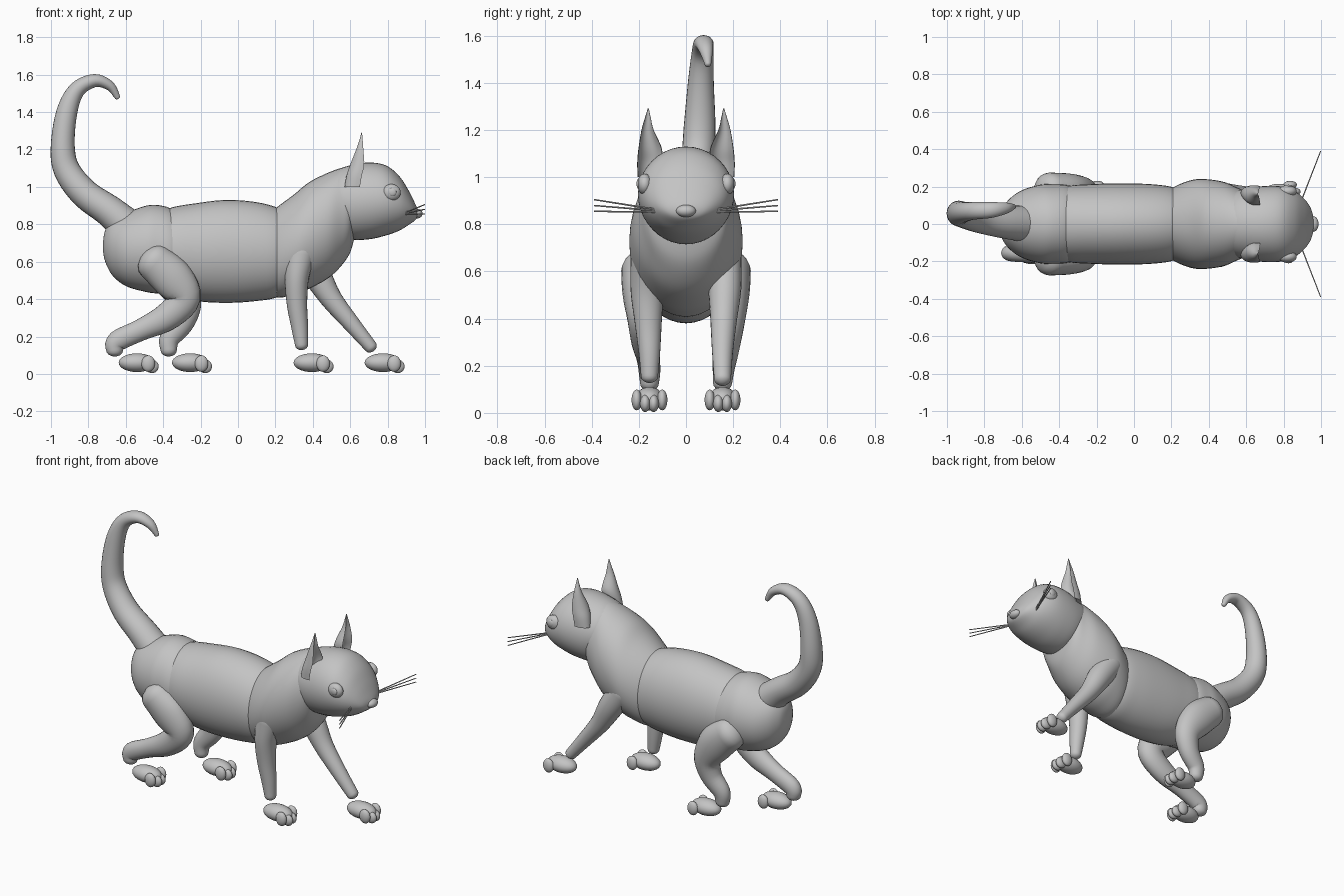
import bpy, bmesh, math
from mathutils import Vector

cube = bpy.data.objects.get("Cube")
if cube:
    bpy.data.objects.remove(cube)

grey = bpy.data.materials.new("soft_grey")
grey.use_nodes = True
grey.diffuse_color = (0.55, 0.55, 0.55, 1)
grey.node_tree.nodes["Principled BSDF"].inputs["Base Color"].default_value = (0.55, 0.55, 0.55, 1)


def finish(name, bm):
    bmesh.ops.recalc_face_normals(bm, faces=bm.faces)
    mesh = bpy.data.meshes.new(name)
    bm.to_mesh(mesh)
    bm.free()
    mesh.materials.append(grey)
    ob = bpy.data.objects.new(name, mesh)
    bpy.context.scene.collection.objects.link(ob)
    bpy.ops.object.select_all(action='DESELECT')
    ob.select_set(True)
    bpy.context.view_layer.objects.active = ob
    bpy.ops.object.shade_smooth_by_angle(angle=math.radians(50))
    return ob


def skin(name, rings):
    """Bridge a list of equal rings and close both ends."""
    bm = bmesh.new()
    loops = [[bm.verts.new(p) for p in ring] for ring in rings]
    n = len(loops[0])
    for a, b in zip(loops, loops[1:]):
        for i in range(n):
            j = (i + 1) % n
            bm.faces.new((a[i], a[j], b[j], b[i]))
    bm.faces.new(loops[0])
    bm.faces.new(loops[-1])
    return finish(name, bm)


def smooth(stations, steps=5):
    """Catmull-Rom interpolation of whole stations."""
    s = [stations[0]] + stations + [stations[-1]]
    out = []
    for k in range(1, len(s) - 2):
        for i in range(steps):
            t = i / steps
            out.append([0.5 * (2 * b + (c - a) * t + (2 * a - 5 * b + 4 * c - d) * t * t
                               + (3 * b - a - 3 * c + d) * t ** 3)
                        for a, b, c, d in zip(*s[k - 1:k + 3])])
    return out + [list(s[-1])]


def tube(name, stations):
    """Round-ended limb; a station is x, y, z, sideways radius, in-plane radius."""
    st = smooth(stations)
    pts = [Vector(s[:3]) for s in st]
    rings = []

    def ring(c, tangent, ry, rz):
        up = tangent.cross(Vector((0, 1, 0))).normalized()
        side = up.cross(tangent).normalized()
        return [c + side * ry * math.cos(a) + up * rz * math.sin(a)
                for a in (math.tau * i / 24 for i in range(24))]

    for k, (c, s) in enumerate(zip(pts, st)):
        t = (pts[min(k + 1, len(pts) - 1)] - pts[max(k - 1, 0)]).normalized()
        domes = [0]
        if k == 0:
            domes = [-1.5, -1.2, -0.8, -0.4, 0]
        elif k == len(pts) - 1:
            domes = [0, 0.4, 0.8, 1.2, 1.5]
        for d in domes:
            off = t * math.sin(d) * min(s[3], s[4]) * 0.8
            rings.append(ring(c + off, t, s[3] * math.cos(d), s[4] * math.cos(d)))
    return skin(name, rings)


def trunk(name, slices):
    """Upright slices along x: x, bottom, top, half width."""
    rings = []
    for x, lo, hi, w in smooth(slices):
        rings.append([(x, w * math.cos(a), (lo + hi) / 2 + (hi - lo) / 2 * math.sin(a))
                      for a in (math.tau * i / 40 for i in range(40))])
    return skin(name, rings)


def ball(name, centre, radii):
    bm = bmesh.new()
    bmesh.ops.create_uvsphere(bm, u_segments=24, v_segments=14, radius=1)
    bmesh.ops.scale(bm, vec=radii, verts=bm.verts)
    bmesh.ops.translate(bm, vec=centre, verts=bm.verts)
    return finish(name, bm)


# Body
trunk("hips", [(-.722, .66, .70, .02), (-.71, .60, .77, .07), (-.67, .525, .825, .13),
               (-.60, .47, .86, .18), (-.50, .44, .897, .21), (-.43, .43, .903, .212),
               (-.35, .43, .88, .205), (-.28, .48, .82, .16)])
trunk("torso", [(-.44, .50, .83, .15), (-.37, .43, .885, .20), (-.22, .39, .913, .213),
                (-.06, .38, .93, .217), (.10, .39, .918, .212), (.22, .415, .885, .192),
                (.32, .50, .83, .13)])
trunk("chest", [(.12, .48, .82, .12), (.20, .41, .885, .19), (.30, .425, .96, .233),
                (.38, .455, 1.025, .24), (.48, .51, 1.075, .225), (.55, .575, 1.10, .195),
                (.60, .65, 1.105, .17), (.625, .74, 1.08, .12)])
trunk("head", [(.48, .85, 1.05, .10), (.53, .77, 1.09, .165), (.60, .72, 1.115, .19),
               (.70, .72, 1.13, .203), (.79, .74, 1.115, .20), (.86, .765, 1.06, .175),
               (.91, .795, .985, .135), (.945, .82, .915, .085), (.96, .84, .88, .03)])
ball("nose", (.957, 0, .857), (.03, .042, .026))

# Tail
tube("tail", [(-.56, .0, .76, .10, .10), (-.68, .01, .865, .09, .085), (-.82, .03, .965, .08, .078),
              (-.915, .05, 1.09, .07, .071), (-.937, .058, 1.22, .067, .064),
              (-.915, .063, 1.40, .055, .056), (-.86, .07, 1.52, .047, .044),
              (-.765, .075, 1.568, .042, .035), (-.685, .085, 1.54, .03, .026),
              (-.645, .093, 1.48, .014, .015)])

# Legs: right side is -y, left side is +y
tube("right_rear_leg", [(-.45, -.185, .60, .09, .10), (-.35, -.19, .51, .08, .11),
                        (-.285, -.18, .405, .07, .085), (-.38, -.17, .305, .062, .075),
                        (-.52, -.16, .235, .05, .058), (-.645, -.155, .175, .046, .056),
                        (-.66, -.155, .125, .04, .045)])
tube("left_rear_leg", [(-.45, .185, .60, .09, .10), (-.35, .19, .51, .08, .11),
                       (-.28, .18, .39, .07, .085), (-.30, .17, .28, .058, .068),
                       (-.365, .16, .19, .047, .055), (-.37, .155, .125, .04, .043)])
tube("right_front_leg", [(.34, -.165, .66, .07, .08), (.315, -.165, .52, .07, .065),
                         (.315, -.16, .38, .057, .055), (.33, -.155, .25, .045, .045),
                         (.34, -.155, .155, .036, .035)])
tube("left_front_leg", [(.33, .165, .66, .07, .08), (.42, .165, .53, .07, .075),
                        (.50, .16, .40, .057, .058), (.61, .155, .265, .045, .045),
                        (.71, .155, .145, .036, .035)])

# Paws with four toes each
for name, x, side in (("right_rear", -.53, -1), ("left_rear", -.245, 1),
                      ("right_front", .405, -1), ("left_front", .785, 1)):
    y = side * .155
    ball(name + "_paw", (x - .01, y, .06), (.098, .06, .05))
    for i, d in enumerate((-1.5, -.5, .5, 1.5)):
        outer = abs(d) > 1
        ball(f"{name}_toe_{i + 1}", (x + (.05 if outer else .07), y + d * .036, .055 if outer else .04),
             (.036, .022, .044 if outer else .036))

# Paired head parts
for name, side in (("left", 1), ("right", -1)):
    ball(name + "_eye", (.82, side * .175, .97), (.05, .032, .045))
    ball(name + "_pupil", (.825, side * .201, .972), (.022, .009, .022))

    # Ear: rounded back, hollow front; rows are height, x, y, depth, half width
    rings = []
    for z, x, y, dx, w in smooth([(1.0, .63, .165, .06, .04), (1.06, .64, .157, .06, .05),
                                  (1.12, .655, .152, .055, .05), (1.2, .66, .163, .028, .026),
                                  (1.25, .662, .162, .013, .013), (1.292, .662, .16, .002, .002)]):
        ring = []
        for i in range(24):
            a = math.tau * i / 24
            c = math.cos(a)
            depth = c * dx if c < 0 else dx * (.75 * (1 - c) - .35 * c) * min(1, 3 * c)
            ring.append((x + depth, side * (y + w * math.sin(a)), z))
        rings.append(ring)
    skin(name + "_ear", rings)

    # Whiskers
    for i, rise in enumerate((0, .025, .05)):
        root = Vector((.895, side * .125, .853 + rise * .2))
        tip = Vector((.998, side * .39, .855 + rise))
        bm = bmesh.new()
        bmesh.ops.create_cone(bm, segments=6, radius1=.004, radius2=.003, depth=(tip - root).length,
                              cap_ends=True)
        bmesh.ops.rotate(bm, matrix=(tip - root).to_track_quat('Z', 'Y').to_matrix(), verts=bm.verts)
        bmesh.ops.translate(bm, vec=(root + tip) / 2, verts=bm.verts)
        finish(f"{name}_whisker_{i + 1}", bm)
